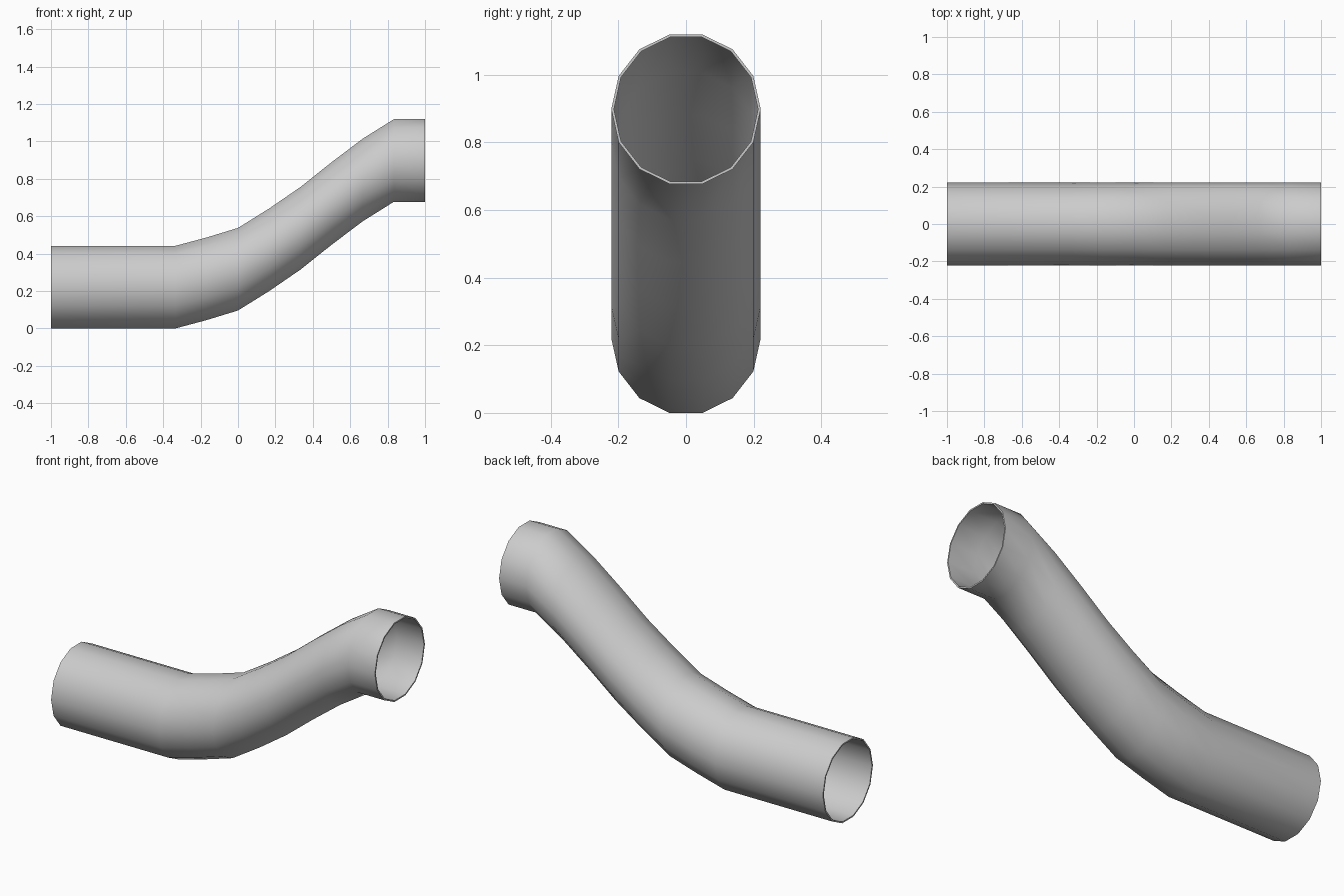
import bpy
import bmesh
import math

cube = bpy.data.objects.get("Cube")
if cube:
    bpy.data.objects.remove(cube, do_unlink=True)

# Plain grey material
grey = bpy.data.materials.new("light_grey")
grey.use_nodes = True
colour = (0.6, 0.6, 0.6, 1)
grey.diffuse_color = colour
grey.node_tree.nodes["Principled BSDF"].inputs["Base Color"].default_value = colour

SIDES = 14
RADIUS_Y, RADIUS_Z = 0.221, 0.2265
WALL = 0.008
AXIS_Z = RADIUS_Z * math.cos(math.pi / SIDES)

# Rise of the pipe axis at each upright ring, as (x, rise)
path = [(-1, 0), (-0.335, 0), (-0.167, 0.045), (0, 0.096), (0.167, 0.2),
        (0.333, 0.314), (0.5, 0.447), (0.667, 0.573), (0.833, 0.677), (1, 0.677)]

bm = bmesh.new()


def ring(x, rise, inset):
    """One upright 14-sided ring, with corners on both sides of the pipe."""
    verts = []
    for i in range(SIDES):
        a = math.tau * i / SIDES
        verts.append(bm.verts.new((x, (RADIUS_Y - inset) * math.cos(a),
                                   AXIS_Z + rise + (RADIUS_Z - inset) * math.sin(a))))
    return verts


# Outer skin forwards, inner skin backwards, then closed by the two rims
rings = [ring(x, rise, 0) for x, rise in path]
rings += [ring(x, rise, WALL) for x, rise in reversed(path)]
for k, first in enumerate(rings):
    second = rings[(k + 1) % len(rings)]
    for i in range(SIDES):
        j = (i + 1) % SIDES
        bm.faces.new((first[i], first[j], second[j], second[i]))
bmesh.ops.recalc_face_normals(bm, faces=bm.faces)

mesh = bpy.data.meshes.new("bent_pipe")
bm.to_mesh(mesh)
bm.free()
mesh.materials.append(grey)
pipe = bpy.data.objects.new("bent_pipe", mesh)
bpy.context.collection.objects.link(pipe)

# Smooth skin with crisp rims
bpy.ops.object.select_all(action="DESELECT")
pipe.select_set(True)
bpy.context.view_layer.objects.active = pipe
bpy.ops.object.shade_smooth_by_angle(angle=math.radians(45))
